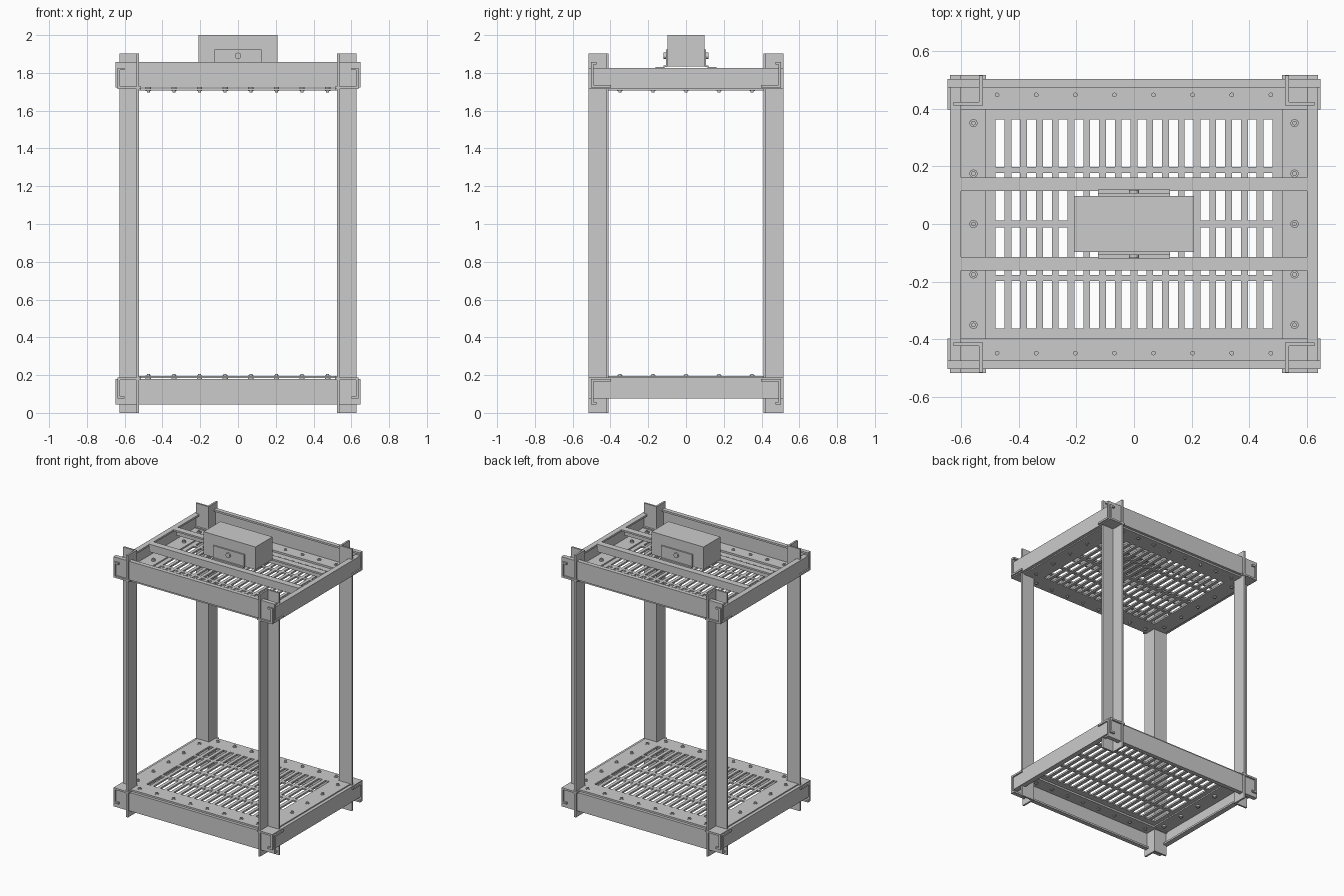
import bpy, bmesh
from mathutils import Vector

if "Cube" in bpy.data.objects:
    bpy.data.objects.remove(bpy.data.objects["Cube"])

MID = 0.951          # mirror height between the lower and upper trays
T = 0.013            # sheet thickness


def finish(bm, name):
    bmesh.ops.recalc_face_normals(bm, faces=bm.faces)
    me = bpy.data.meshes.new(name)
    bm.to_mesh(me)
    bm.free()
    ob = bpy.data.objects.new(name, me)
    bpy.context.collection.objects.link(ob)
    return ob


def add_box(bm, x0, x1, y0, y1, z0, z1):
    vs = bmesh.ops.create_cube(bm, size=1)["verts"]
    for v in vs:
        v.co = Vector(((x0, x1)[v.co.x > 0], (y0, y1)[v.co.y > 0], (z0, z1)[v.co.z > 0]))


def box(name, *b):
    bm = bmesh.new()
    add_box(bm, *b)
    return finish(bm, name)


def prism(name, pts, place, a, b):
    """Extrude a 2D profile from a to b; place(u, v, w) gives the 3D point."""
    bm = bmesh.new()
    f = bm.faces.new([bm.verts.new(place(u, v, a)) for u, v in pts])
    r = bmesh.ops.extrude_face_region(bm, geom=[f])
    shift = Vector(place(0, 0, b)) - Vector(place(0, 0, a))
    for v in r["geom"]:
        if isinstance(v, bmesh.types.BMVert):
            v.co += shift
    return finish(bm, name)


def beam_profile(inner, outer, lip, low, high):
    """Outer web, wide flange on top, short return lip at the bottom."""
    return [(inner, high), (outer, high), (outer, low), (lip, low), (lip, low + T),
            (outer - T, low + T), (outer - T, high - T), (inner, high - T)]


def flip(level):
    return (lambda z: z) if level == "lower" else (lambda z: 2 * MID - z)


# Corner posts: angle sections opening outward
for sx, nx in ((-1, "left"), (1, "right")):
    for sy, ny in ((-1, "front"), (1, "back")):
        x0, x1, y0, y1 = 0.524, 0.627, 0.411, 0.515
        prof = [(x0, y0), (x1, y0), (x1, y0 + T), (x0 + T, y0 + T), (x0 + T, y1), (x0, y1)]
        prism(f"{ny}_{nx}_post", prof, lambda u, v, w: (sx * u, sy * v, w), 0, 1.902)

# Two tray frames with slotted decks and bolts
for level in ("lower", "upper"):
    z = flip(level)
    for s, n in ((-1, "front"), (1, "back")):
        prism(f"{level}_{n}_beam", beam_profile(0.397, 0.504, 0.473, 0.045, 0.180),
              lambda u, v, w: (w, s * u, z(v)), -0.648, 0.648)
    for s, n in ((-1, "left"), (1, "right")):
        prism(f"{level}_{n}_beam", beam_profile(0.513, 0.638, 0.600, 0.075, 0.188),
              lambda u, v, w: (s * u, w, z(v)), -0.517, 0.517)

    # Deck: border strips, row dividers and thin slats leave the slots open
    bm = bmesh.new()
    za, zb = sorted((z(0.184), z(0.196)))
    cols, pitch, slot = 18, 0.0547, 0.031
    edge = (cols - 1) * pitch / 2 + slot / 2
    for s in (-1, 1):
        add_box(bm, *sorted((s * edge, s * 0.52)), -0.49, 0.49, za, zb)
        add_box(bm, *sorted((s * 0.52, s * 0.615)), -0.41, 0.41, za, zb)
        add_box(bm, -edge, edge, *sorted((s * 0.362, s * 0.49)), za, zb)
        add_box(bm, -edge, edge, *sorted((s * 0.177, s * 0.198)), za, zb)
    add_box(bm, -edge, edge, -0.0125, 0.0125, za, zb)
    rows = ((-0.362, -0.198), (-0.177, -0.0125), (0.0125, 0.177), (0.198, 0.362))
    for i in range(cols - 1):
        x = (i - (cols - 2) / 2) * pitch
        h = (pitch - slot) / 2
        for r0, r1 in rows:
            add_box(bm, x - h, x + h, r0, r1, za, zb)
    finish(bm, f"{level}_slotted_deck")

    # Deck bolts with nuts on the other side of the flange
    bm = bmesh.new()
    spots = [(-0.475 + i * 0.1357, s * 0.448) for i in range(8) for s in (-1, 1)]
    spots += [(s * 0.557, j * 0.175) for j in range(-2, 3) for s in (-1, 1)]
    for x, y in spots:
        for r, a, b, seg in ((0.014, 0.164, 0.199, 16), (0.008, 0.158, 0.207, 12)):
            c = bmesh.ops.create_cone(bm, cap_ends=True, segments=seg, radius1=r,
                                      radius2=r, depth=b - a)["verts"]
            bmesh.ops.translate(bm, verts=c, vec=(x, y, z((a + b) / 2)))
    finish(bm, f"{level}_deck_bolts")

# Cross rails on the upper tray, box brackets and bracket bolts
for s, n in ((-1, "front"), (1, "back")):
    rail = [(0.115, 1.83), (0.162, 1.83), (0.162, 1.775), (0.150, 1.775),
            (0.150, 1.818), (0.115, 1.818)]
    prism(f"{n}_cross_rail", rail, lambda u, v, w: (w, s * u, v), -0.6, 0.6)
    brk = [(0.097, 1.925), (0.107, 1.925), (0.107, 1.840), (0.120, 1.840),
           (0.120, 1.830), (0.097, 1.830)]
    prism(f"{n}_box_bracket", brk, lambda u, v, w: (w, s * u, v), -0.125, 0.125)
    bpy.ops.mesh.primitive_cylinder_add(vertices=16, radius=0.017, depth=0.02,
                                        location=(0, s * 0.108, 1.89), rotation=(1.5708, 0, 0))
    bpy.context.object.name = f"{n}_bracket_bolt"

# Equipment box on top
box("equipment_box", -0.209, 0.209, -0.097, 0.097, 1.835, 2.0)
